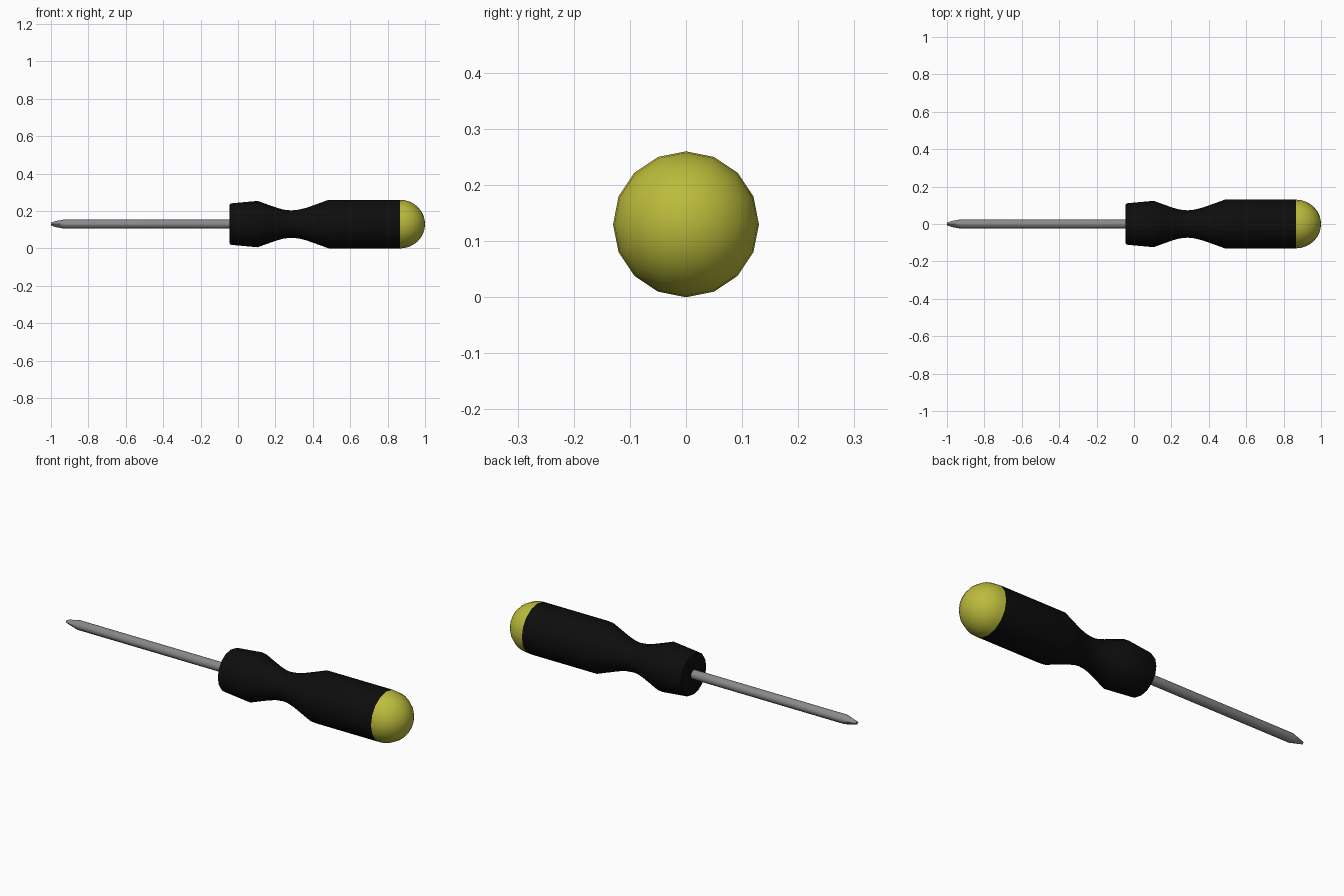
import bpy, bmesh, math

if "Cube" in bpy.data.objects:
    bpy.data.objects.remove(bpy.data.objects["Cube"])

SIDES = 16
AXIS_Z = 0.13


def material(name, rgb):
    m = bpy.data.materials.new(name)
    m.diffuse_color = (*rgb, 1)
    m.use_nodes = True
    m.node_tree.nodes["Principled BSDF"].inputs["Base Color"].default_value = m.diffuse_color
    return m


black = material("black rubber", (0.004, 0.004, 0.004))
yellow = material("yellow plastic", (0.5, 0.5, 0.045))
steel = material("grey steel", (0.25, 0.25, 0.25))


def lathe(name, profile, mat, cap_start=True, cap_end=True):
    """Revolve (x, radius, flute factor) stations about the long axis."""
    bm = bmesh.new()
    rings = []
    for x, r, flute in profile:
        if r == 0:
            rings.append([bm.verts.new((x, 0, AXIS_Z))])
            continue
        ring = []
        for i in range(SIDES):
            a = 2 * math.pi * i / SIDES
            # flute factor pulls in the diagonals to leave a cross section
            rr = r * (1 - flute * math.sin(2 * a) ** 2)
            ring.append(bm.verts.new((x, rr * math.cos(a), AXIS_Z + rr * math.sin(a))))
        rings.append(ring)
    for a, b in zip(rings, rings[1:]):
        for i in range(SIDES):
            j = (i + 1) % SIDES
            if len(b) == 1:
                bm.faces.new((a[i], a[j], b[0]))
            else:
                bm.faces.new((a[i], a[j], b[j], b[i]))
    if cap_start:
        bm.faces.new(rings[0])
    if cap_end and len(rings[-1]) > 1:
        bm.faces.new(rings[-1])
    bmesh.ops.recalc_face_normals(bm, faces=bm.faces)
    me = bpy.data.meshes.new(name)
    bm.to_mesh(me)
    bm.free()
    me.materials.append(mat)
    ob = bpy.data.objects.new(name, me)
    bpy.context.collection.objects.link(ob)
    bpy.ops.object.select_all(action='DESELECT')
    ob.select_set(True)
    bpy.context.view_layer.objects.active = ob
    bpy.ops.object.shade_smooth_by_angle(angle=math.radians(35))
    return ob


# Grip with collar and finger waist
grip = [(-0.045, 0.102), (-0.043, 0.107), (-0.035, 0.111), (0.105, 0.124),
        (0.16, 0.104), (0.205, 0.088), (0.245, 0.077), (0.285, 0.073),
        (0.325, 0.077), (0.365, 0.087), (0.405, 0.101), (0.485, 0.13),
        (0.867, 0.13)]
lathe("grip", [(x, r, 0) for x, r in grip], black)

# Rounded end cap
steps = 8
dome = [(0.867 + 0.133 * math.sin(t), 0.13 * math.cos(t), 0)
        for t in (math.pi / 2 * i / steps for i in range(steps))]
lathe("end_cap", dome + [(1.0, 0, 0)], yellow, cap_start=False)

# Shaft with cross-shaped tip
lathe("shaft", [(-1.0, 0.008, 0.45), (-0.975, 0.016, 0.4),
                (-0.93, 0.024, 0), (0.0, 0.024, 0)], steel)
